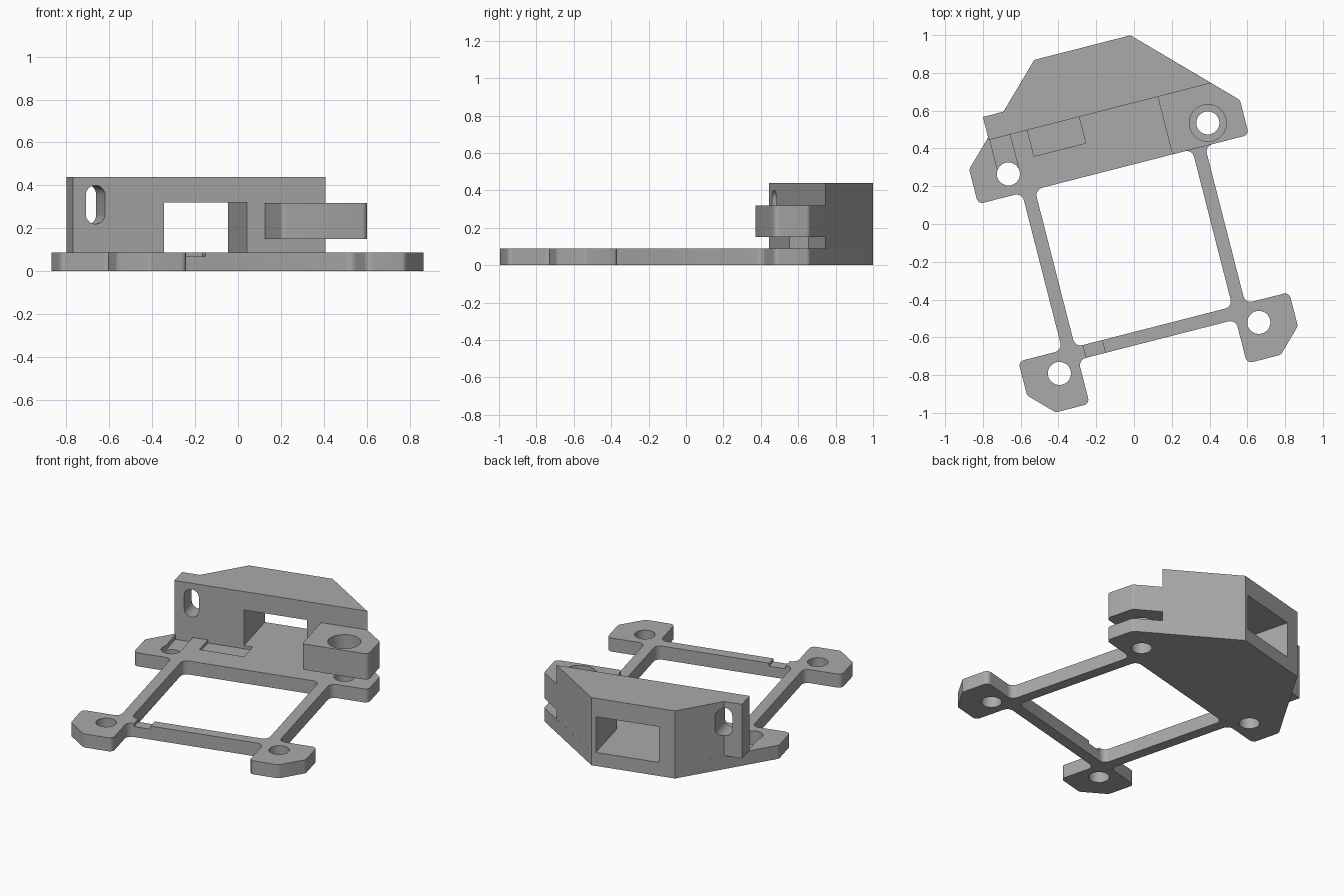
import bpy, bmesh, math
from mathutils import Vector, Matrix

if "Cube" in bpy.data.objects:
    bpy.data.objects.remove(bpy.data.objects["Cube"])

PLACE = Matrix.Translation((-0.002, -0.128, 0)) @ Matrix.Rotation(math.radians(14.35), 4, 'Z')
BASE_TOP, BLOCK_TOP, FACE_V = 0.088, 0.44, 0.745

grey = bpy.data.materials.new("plain grey")
grey.use_nodes = True
colour = (0.40, 0.40, 0.40, 1)
grey.diffuse_color = colour
grey.node_tree.nodes["Principled BSDF"].inputs["Base Color"].default_value = colour


def rounded(corners, steps=6):
    """Outline with each (x, y, radius) corner replaced by a tangent arc."""
    out = []
    for i, (x, y, r) in enumerate(corners):
        p = Vector((x, y))
        a = (Vector(corners[i - 1][:2]) - p).normalized()
        b = (Vector(corners[(i + 1) % len(corners)][:2]) - p).normalized()
        if r == 0:
            out.append(p)
            continue
        half = a.angle(b) / 2
        centre = p + (a + b).normalized() * (r / math.sin(half))
        start = p + a * (r / math.tan(half)) - centre
        end = p + b * (r / math.tan(half)) - centre
        sweep = start.angle_signed(end)
        for k in range(steps + 1):
            t = -sweep * k / steps
            c, s = math.cos(t), math.sin(t)
            out.append(centre + Vector((start.x * c - start.y * s, start.x * s + start.y * c)))
    return out


def rect(u0, u1, v0, v1, r=0):
    return rounded([(u0, v0, r), (u1, v0, r), (u1, v1, r), (u0, v1, r)])


def circle(u, v, r, n=40):
    return [Vector((u + r * math.cos(k * math.tau / n), v + r * math.sin(k * math.tau / n)))
            for k in range(n)]


def prism(name, outline, low, high, upright=False):
    """Extrude an outline along z, or along depth when it is drawn upright."""
    bm = bmesh.new()
    place = (lambda p, h: (p.x, h, p.y)) if upright else (lambda p, h: (p.x, p.y, h))
    face = bm.faces.new([bm.verts.new(place(p, low)) for p in outline])
    ext = bmesh.ops.extrude_face_region(bm, geom=[face])
    shift = Vector(place(Vector((0, 0)), high - low))
    bmesh.ops.translate(bm, vec=shift, verts=[g for g in ext["geom"] if isinstance(g, bmesh.types.BMVert)])
    bmesh.ops.recalc_face_normals(bm, faces=bm.faces)
    bm.transform(PLACE)
    mesh = bpy.data.meshes.new(name)
    bm.to_mesh(mesh)
    bm.free()
    mesh.materials.append(grey)
    obj = bpy.data.objects.new(name, mesh)
    bpy.context.collection.objects.link(obj)
    return obj


def activate(obj):
    bpy.ops.object.select_all(action='DESELECT')
    obj.select_set(True)
    bpy.context.view_layer.objects.active = obj


def cut(obj, *args, **kw):
    cutter = prism("cutter", *args, **kw)
    cutter.hide_render = True
    activate(obj)
    mod = obj.modifiers.new("cut", 'BOOLEAN')
    mod.operation, mod.solver, mod.object = 'DIFFERENCE', 'EXACT', cutter
    bpy.ops.object.modifier_apply(modifier=mod.name)
    bpy.data.objects.remove(cutter)


# Base plate: rear deck, side bars, front bar and four lugs in one outline
half = [(0.43, -0.5, 0.04), (0.43, -0.74, 0.03), (0.615, -0.74, 0.03), (0.74, -0.615, 0.03),
        (0.74, -0.43, 0.03), (0.5, -0.43, 0.04), (0.5, 0.43, 0.04), (0.74, 0.43, 0.03),
        (0.74, 0.62, 0.03), (0.263, 1.096, 0)]
base = prism("base_plate", rounded(half + [(-u, v, r) for u, v, r in reversed(half)]), 0, BASE_TOP)
cut(base, rect(-0.43, 0.43, -0.43, 0.43, 0.04), -0.1, 0.3)
for su in (-1, 1):
    for sv in (-1, 1):
        cut(base, circle(su * 0.545, sv * 0.545, 0.061), -0.1, 0.3)

# Shallow recesses: front bar notch, deck pocket, channel behind the left hole
cut(base, rect(-0.386, -0.282, -0.6, -0.4), 0.068, 0.2)
cut(base, rect(-0.39, -0.108, 0.602, FACE_V), 0.068, 0.2)
cut(base, rect(-0.595, -0.485, 0.545, FACE_V), 0.058, 0.2)

# Rear housing with a side fin, a through window and a tie slot
block = prism("rear_housing", rounded([
    (-0.601, FACE_V, 0), (0.614, FACE_V, 0), (0.263, 1.096, 0),
    (-0.263, 1.096, 0), (-0.488, 0.871, 0), (-0.601, 0.871, 0)]), BASE_TOP, BLOCK_TOP)
cut(block, rect(-0.163, 0.235, BASE_TOP - 0.05, 0.32), 0.6, 1.3, upright=True)
cut(block, rect(-0.54, -0.447, 0.22, 0.40, 0.046), 0.6, 1.3, upright=True)

# Raised clamp tab above the rear lug
tab = prism("clamp_tab", rounded([
    (0.322, 0.43, 0.02), (0.74, 0.43, 0.03), (0.74, 0.62, 0.03),
    (0.614, FACE_V, 0), (0.322, FACE_V, 0)]), 0.15, 0.318)
cut(tab, circle(0.545, 0.545, 0.098), 0, 0.6)

for obj in (base, block, tab):
    activate(obj)
    bpy.ops.object.shade_smooth_by_angle(angle=math.radians(25))
